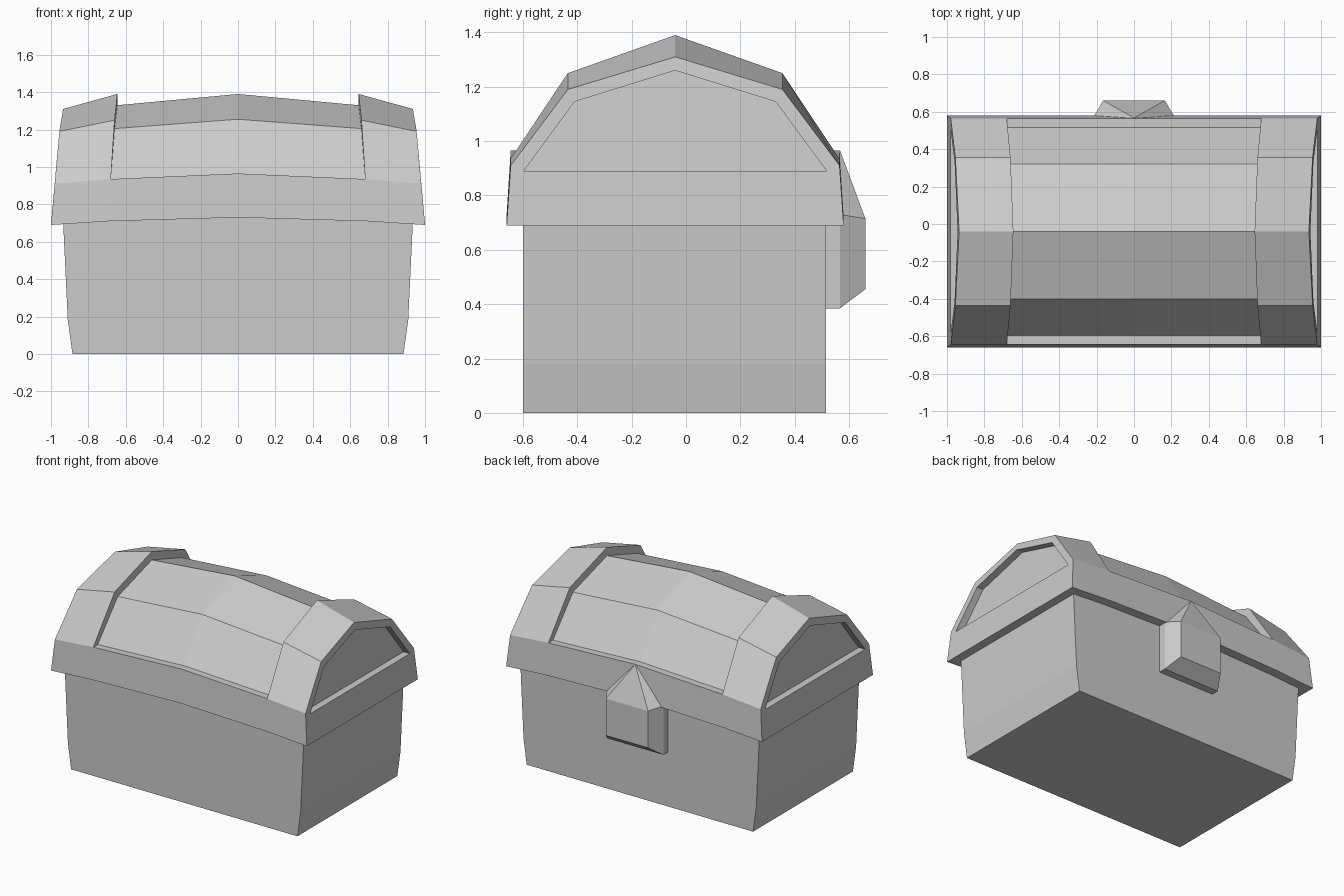
import bpy, bmesh

if "Cube" in bpy.data.objects:
    bpy.data.objects.remove(bpy.data.objects["Cube"])

YC = -0.04  # lid is symmetric in y about this line


def make_object(name, bm):
    bmesh.ops.remove_doubles(bm, verts=bm.verts, dist=0.0005)
    bmesh.ops.recalc_face_normals(bm, faces=bm.faces)
    mesh = bpy.data.meshes.new(name)
    bm.to_mesh(mesh)
    bm.free()
    ob = bpy.data.objects.new(name, mesh)
    bpy.context.collection.objects.link(ob)
    return ob


def bridge(bm, a, b, closed=True):
    n = len(a)
    for i in range(n if closed else n - 1):
        j = (i + 1) % n
        bm.faces.new((a[i], a[j], b[j], b[i]))


def ring(bm, pts):
    return [bm.verts.new(p) for p in pts]


def arch(bm, rows):
    """Rows of (x, half width, z) from the front edge up to the ridge, mirrored to the back."""
    front = [(x, YC - h, z) for x, h, z in rows]
    back = [(x, YC + h, z) for x, h, z in rows[-2::-1]]
    return ring(bm, front + back)


# Box body, sides bulging slightly outward
bm = bmesh.new()
rings = [ring(bm, [(-w, -0.6, z), (w, -0.6, z), (w, 0.515, z), (-w, 0.515, z)])
         for w, z in ((0.885, 0), (0.91, 0.18), (0.937, 0.75))]
for a, b in zip(rings, rings[1:]):
    bridge(bm, a, b)
bm.faces.new(rings[0])
bm.faces.new(rings[-1])
make_object("chest_body", bm)

# Lid: half of it lofted along x, then mirrored
bm = bmesh.new()
centre = arch(bm, [(0, .62, .73), (0, .605, .965), (0, .555, .965), (0, .36, 1.255), (0, 0, 1.39)])
step_low = arch(bm, [(.69, .62, .71), (.68, .605, .935), (.68, .555, .935), (.66, .36, 1.205), (.645, 0, 1.33)])
step_high = arch(bm, [(.69, .62, .71), (.68, .605, .935), (.68, .605, .935), (.66, .395, 1.25), (.645, 0, 1.39)])
outer = arch(bm, [(1, .62, .69), (.98, .605, .91), (.98, .605, .91), (.955, .395, 1.19), (.935, 0, 1.31)])
bridge(bm, centre, step_low)
bridge(bm, step_low, step_high, closed=False)
bridge(bm, step_high, outer)
# Recessed end panel
inset_rows = [(.982, .557, .89), (.959, .37, 1.145), (.943, 0, 1.26)]
inset = arch(bm, inset_rows)
floor = arch(bm, [(x - .05, h, z) for x, h, z in inset_rows])
bridge(bm, outer[2:7], inset, closed=False)
bridge(bm, inset, floor)
bm.faces.new(floor)
bm.faces.new((outer[0], outer[1], inset[0], inset[-1], outer[-2], outer[-1]))
lid = make_object("chest_lid", bm)
mod = lid.modifiers.new("Mirror", 'MIRROR')
mod.use_clip = True

# Pointed latch on the +y side
bm = bmesh.new()
outline = [(-.22, .385), (.22, .385), (.22, .73), (0, .965), (-.22, .73)]
wall = ring(bm, [(x, .5, z) for x, z in outline])
back = ring(bm, [(x, .567, z) for x, z in outline])
face = ring(bm, [(-.165, .66, .455), (.165, .66, .455), (.165, .66, .715),
                 (0, .567, .965), (-.165, .66, .715)])
bridge(bm, wall, back)
bridge(bm, back, face)
bm.faces.new((face[0], face[1], face[2], face[4]))
bm.faces.new((face[2], face[3], face[4]))
bm.faces.new(wall)
make_object("latch", bm)
